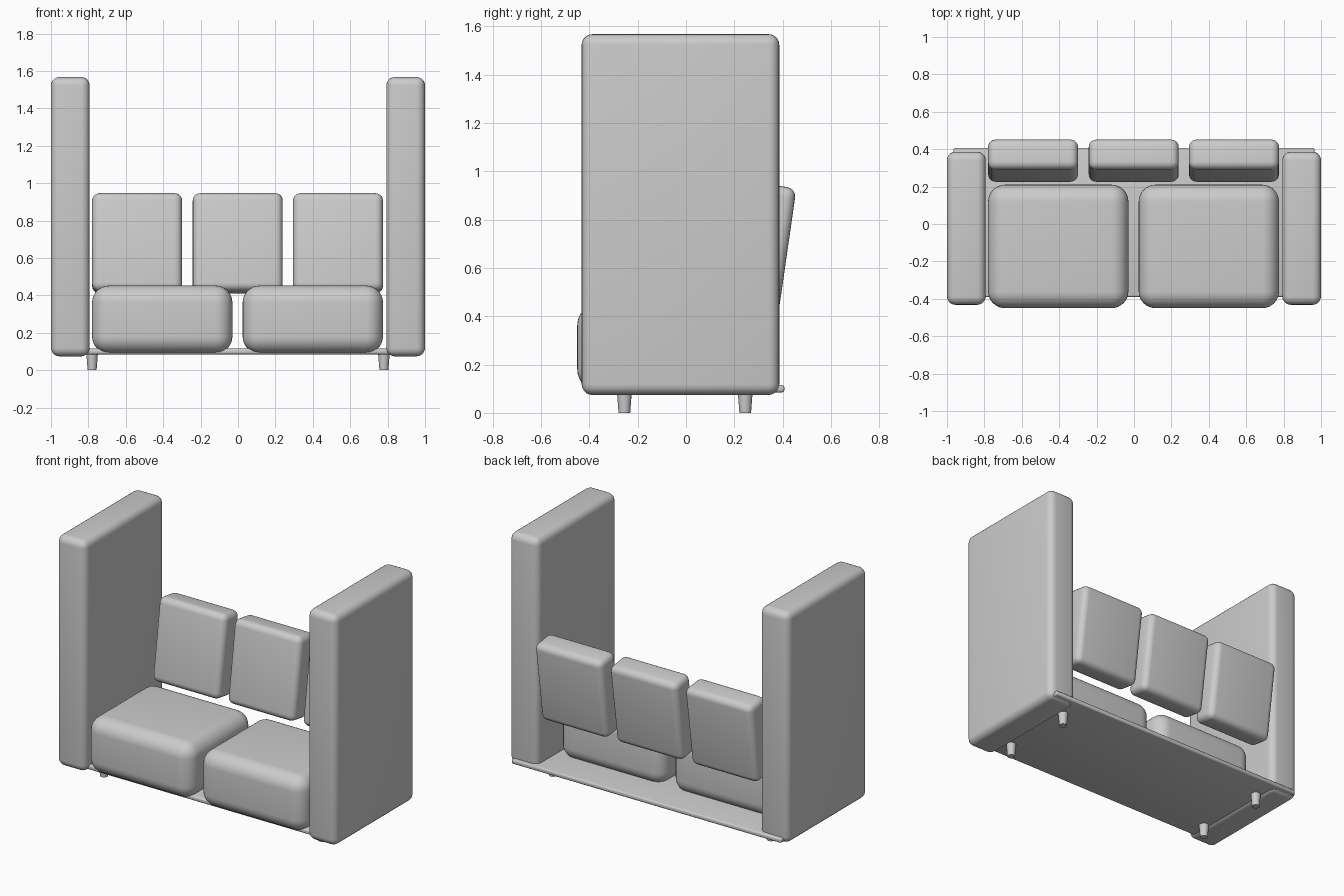
import bpy
from math import radians

if "Cube" in bpy.data.objects:
    bpy.data.objects.remove(bpy.data.objects["Cube"])


def padded_box(name, lo, hi, radius, segments=5, tilt=0.0):
    """Rounded box spanning lo..hi, tilted about x through its centre."""
    bpy.ops.mesh.primitive_cube_add(
        size=1, location=[(a + b) / 2 for a, b in zip(lo, hi)])
    ob = bpy.context.object
    ob.name = name
    ob.scale = [b - a for a, b in zip(lo, hi)]
    bpy.ops.object.transform_apply(location=False, rotation=False, scale=True)
    ob.rotation_euler.x = tilt
    mod = ob.modifiers.new("Rounding", 'BEVEL')
    mod.width = radius
    mod.segments = segments
    bpy.ops.object.modifier_apply(modifier=mod.name)
    bpy.ops.object.shade_smooth_by_angle(angle=radians(35))
    return ob


# Thin base plate
padded_box("base_plate", (-0.965, -0.39, 0.085), (0.965, 0.407, 0.115), 0.01, 3)

# Tall side panels
for side, x0, x1 in (("left", -1.0, -0.793), ("right", 0.793, 1.0)):
    padded_box(f"{side}_side_panel", (x0, -0.432, 0.074), (x1, 0.386, 1.567), 0.045)

# Thick seat cushions
for side, x0, x1 in (("left", -0.78, -0.03), ("right", 0.025, 0.775)):
    padded_box(f"{side}_seat_cushion", (x0, -0.45, 0.09), (x1, 0.21, 0.452), 0.09, 8)

# Leaning back cushions
for side, x0 in (("left", -0.78), ("middle", -0.242), ("right", 0.294)):
    padded_box(f"{side}_back_cushion", (x0, 0.257, 0.414), (x0 + 0.481, 0.42, 0.943),
               0.04, tilt=radians(-8.2))

# Tapered round legs
for side, x in (("left", -0.78), ("right", 0.78)):
    for end, y in (("front", -0.255), ("back", 0.245)):
        bpy.ops.mesh.primitive_cone_add(vertices=24, radius1=0.024, radius2=0.031,
                                        depth=0.09, location=(x, y, 0.045))
        bpy.context.object.name = f"{end}_{side}_leg"
        bpy.ops.object.shade_smooth_by_angle(angle=radians(35))
